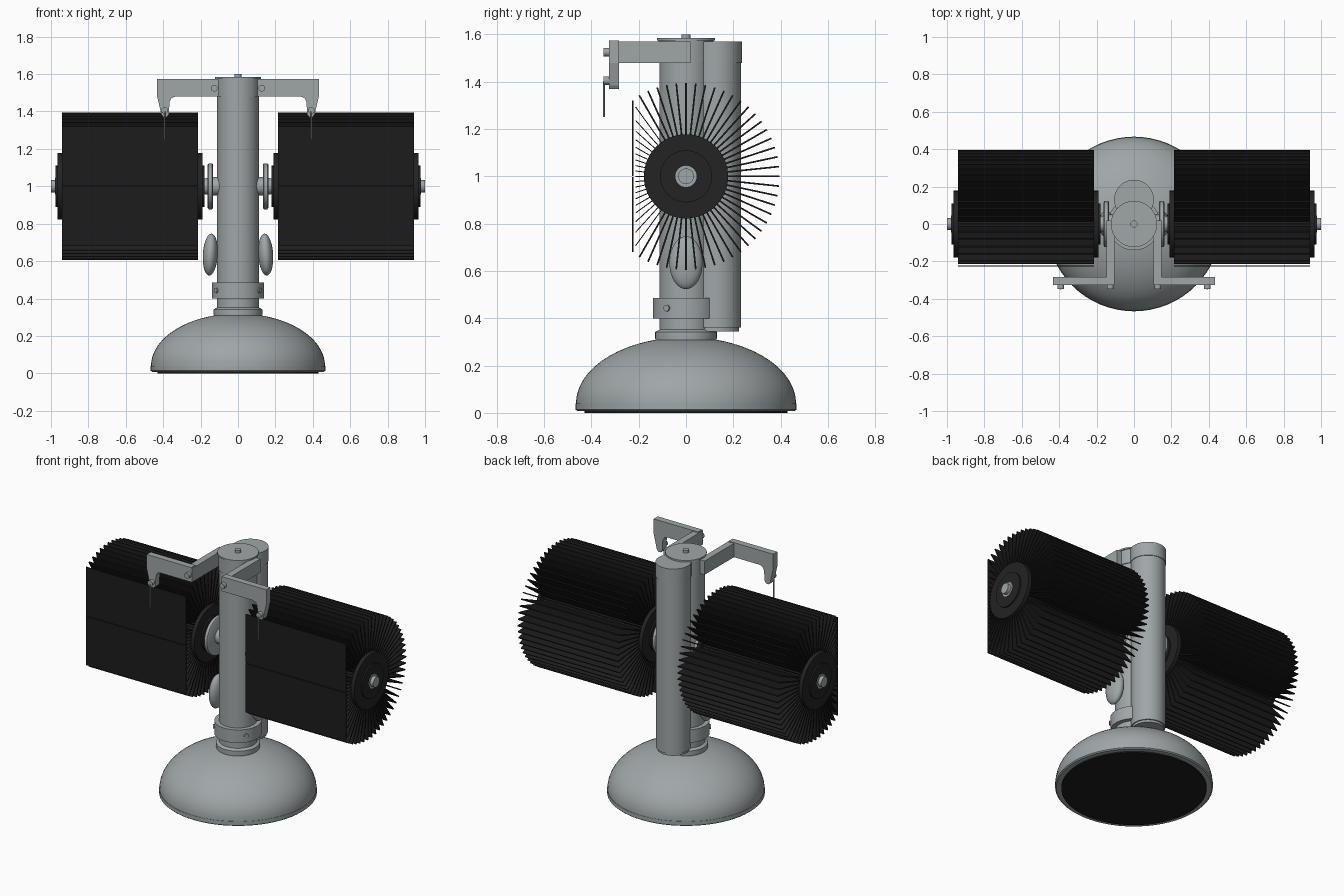
import bpy, bmesh, math
from mathutils import Matrix, Vector

if "Cube" in bpy.data.objects:
    bpy.data.objects.remove(bpy.data.objects["Cube"])


def material(name, rgb):
    m = bpy.data.materials.new(name)
    m.use_nodes = True
    m.diffuse_color = (*rgb, 1)
    m.node_tree.nodes["Principled BSDF"].inputs["Base Color"].default_value = (*rgb, 1)
    return m


METAL = material("grey metal", (0.35, 0.38, 0.39))
BLACK = material("black card", (0.012, 0.012, 0.012))
DARK = material("dark plastic", (0.017, 0.017, 0.017))


def finish(name, bm, mat, smooth=True):
    bmesh.ops.recalc_face_normals(bm, faces=bm.faces)
    mesh = bpy.data.meshes.new(name)
    bm.to_mesh(mesh)
    bm.free()
    ob = bpy.data.objects.new(name, mesh)
    bpy.context.collection.objects.link(ob)
    mesh.materials.append(mat)
    if smooth:
        bpy.ops.object.select_all(action="DESELECT")
        ob.select_set(True)
        bpy.context.view_layer.objects.active = ob
        bpy.ops.object.shade_smooth_by_angle(angle=math.radians(35))
    return ob


def lathe(name, profile, mat, loc=(0, 0, 0), axis=(0, 0, 1), steps=48):
    """Spin (radius, height) points about an axis."""
    bm = bmesh.new()
    rings = []
    for r, h in profile:
        rings.append([bm.verts.new((r * math.cos(i * math.tau / steps),
                                    r * math.sin(i * math.tau / steps), h))
                      for i in range(steps)])
    for a, b in zip(rings, rings[1:]):
        for i in range(steps):
            j = (i + 1) % steps
            bm.faces.new((a[i], a[j], b[j], b[i]))
    bm.faces.new(rings[0])
    bm.faces.new(rings[-1])
    turn = Vector((0, 0, 1)).rotation_difference(Vector(axis)).to_matrix().to_4x4()
    bm.transform(Matrix.Translation(loc) @ turn)
    return finish(name, bm, mat)


def add_box(bm, lo, hi, turn=Matrix()):
    lo, hi = Vector(lo), Vector(hi)
    m = Matrix.Translation((lo + hi) / 2) @ Matrix.Diagonal((*(hi - lo), 1))
    bmesh.ops.create_cube(bm, size=1, matrix=turn @ m)


def plate(name, outline, y0, y1, mat):
    """Extrude an x-z outline along y."""
    bm = bmesh.new()
    face = bm.faces.new([bm.verts.new((x, y0, z)) for x, z in outline])
    out = bmesh.ops.extrude_face_region(bm, geom=[face])
    verts = [g for g in out["geom"] if isinstance(g, bmesh.types.BMVert)]
    bmesh.ops.translate(bm, verts=verts, vec=(0, y1 - y0, 0))
    return finish(name, bm, mat, False)


# Domed foot with rim, neck ring and dark pad
dome = [(0.465 * math.cos(t), 0.04 + 0.28 * math.sin(t))
        for t in (i * math.radians(74) / 16 for i in range(17))]
lathe("base_pad", [(0.43, 0), (0.43, 0.012)], BLACK, steps=64)
lathe("base_dome", [(0.46, 0.008), (0.467, 0.014), (0.467, 0.04)] + dome
      + [(0.13, 0.322)], METAL, steps=64)
lathe("neck", [(0.13, 0.315), (0.13, 0.342), (0.112, 0.352), (0.112, 0.41)], METAL)

# Twin columns
lathe("main_column", [(0.112, 0.4), (0.112, 1.57)], METAL)
lathe("rear_column", [(0.095, 0.345), (0.095, 0.36), (0.102, 0.36), (0.102, 1.48),
                      (0.106, 1.48), (0.106, 1.57)], METAL, (0, 0.13, 0))
lathe("top_collar", [(0.117, 1.48), (0.117, 1.575)], METAL)
lathe("top_cap", [(0.123, 1.574), (0.123, 1.584)], METAL)
lathe("top_nut", [(0.019, 1.58), (0.019, 1.6)], METAL, steps=16)

# Clamp round the column foot, cut flat at the back
clamp = lathe("column_clamp", [(0.14, 0.4), (0.14, 0.485)], METAL)
bm = bmesh.new()
bm.from_mesh(clamp.data)
cut = bmesh.ops.bisect_plane(bm, geom=bm.verts[:] + bm.edges[:] + bm.faces[:],
                             plane_co=(0, 0.105, 0), plane_no=(0, 1, 0), clear_outer=True)
bmesh.ops.holes_fill(bm, edges=[e for e in bm.edges if e.is_boundary])
bm.to_mesh(clamp.data)
bm.free()

FLAPS = 60
REACH, FRONT = 0.395, 0.213

for side, s in (("left", 1), ("right", -1)):
    out = (s, 0, 0)

    # Axle, hand wheel and end discs of the drum
    lathe(side + "_axle", [(0.05, 0.09), (0.05, 0.13), (0.04, 0.19), (0.03, 0.2),
                           (0.03, 0.97), (0.045, 0.97), (0.045, 0.978),
                           (0.033, 0.978), (0.033, 1.0)], METAL, (0, 0, 1), out, 32)
    lathe(side + "_wheel", [(0.115, 0.133), (0.123, 0.138), (0.123, 0.157),
                            (0.115, 0.162)], METAL, (0, 0, 1), out)
    lathe(side + "_inner_disc", [(0.11, 0.18), (0.11, 0.19), (0.178, 0.19),
                                 (0.178, 0.215)], DARK, (0, 0, 1), out)
    lathe(side + "_outer_disc", [(0.178, 0.94), (0.178, 0.965), (0.11, 0.965),
                                 (0.11, 0.975)], DARK, (0, 0, 1), out)
    lathe(side + "_drum_core", [(0.15, 0.215), (0.15, 0.94)], BLACK, (0, 0, 1), out)

    # Fan of cards, held back along the front
    bm = bmesh.new()
    x0, x1 = sorted((s * 0.215, s * 0.94))
    for i in range(FLAPS):
        a = i * math.tau / FLAPS
        c = math.cos(a)
        held = c < 0 and FRONT / -c < REACH
        length = FRONT / -c if held else REACH
        t = 0.002 if held else 0.0035
        turn = Matrix.Translation((0, 0, 1)) @ Matrix.Rotation(a, 4, "X")
        add_box(bm, (x0, 0.14, -t), (x1, length, t), turn)
    finish(side + "_cards", bm, BLACK, False)

    # Two cards on show, with a seam between them
    bm = bmesh.new()
    for lo, hi in ((0.68, 0.998), (1.002, 1.32)):
        add_box(bm, (x0, -0.228, lo), (x1, -0.222, hi))
    finish(side + "_front_cards", bm, BLACK, False)

    # Oval side knob
    bm = bmesh.new()
    bmesh.ops.create_uvsphere(bm, u_segments=32, v_segments=20, radius=1)
    bm.transform(Matrix.Translation((s * 0.148, 0, 0.635))
                 @ Matrix.Rotation(s * -0.06, 4, "Y")
                 @ Matrix.Diagonal((0.04, 0.07, 0.112, 1)))
    finish(side + "_knob", bm, METAL)

    # Forward arm and hooked bracket
    bm = bmesh.new()
    a0, a1 = sorted((s * 0.105, s * 0.148))
    add_box(bm, (a0, -0.325, 1.48), (a1, 0.02, 1.57))
    finish(side + "_arm", bm, METAL, False)
    hook = [(0.11, 1.48), (0.11, 1.575), (0.432, 1.575), (0.432, 1.48), (0.41, 1.385),
            (0.4, 1.37), (0.38, 1.37), (0.37, 1.385), (0.366, 1.45), (0.355, 1.472),
            (0.335, 1.48)]
    plate(side + "_bracket", [(s * x, z) for x, z in hook], -0.325, -0.283, METAL)

    # Screws and the hanging stop wire
    for label, x, z in (("arm", 0.127, 1.525), ("hook", 0.392, 1.405)):
        lathe(f"{side}_{label}_screw", [(0.018, 0), (0.018, 0.025)], METAL,
              (s * x, -0.323, z), (0, -1, 0), 16)
    lathe(side + "_stop_wire", [(0.004, 1.25), (0.004, 1.4)], METAL,
          (s * 0.392, -0.347, 0), steps=8)
    lathe(side + "_clamp_screw", [(0.014, 0.13), (0.014, 0.147)], METAL,
          (0, 0, 0.443), (s * 0.82, -0.57, 0), 16)
